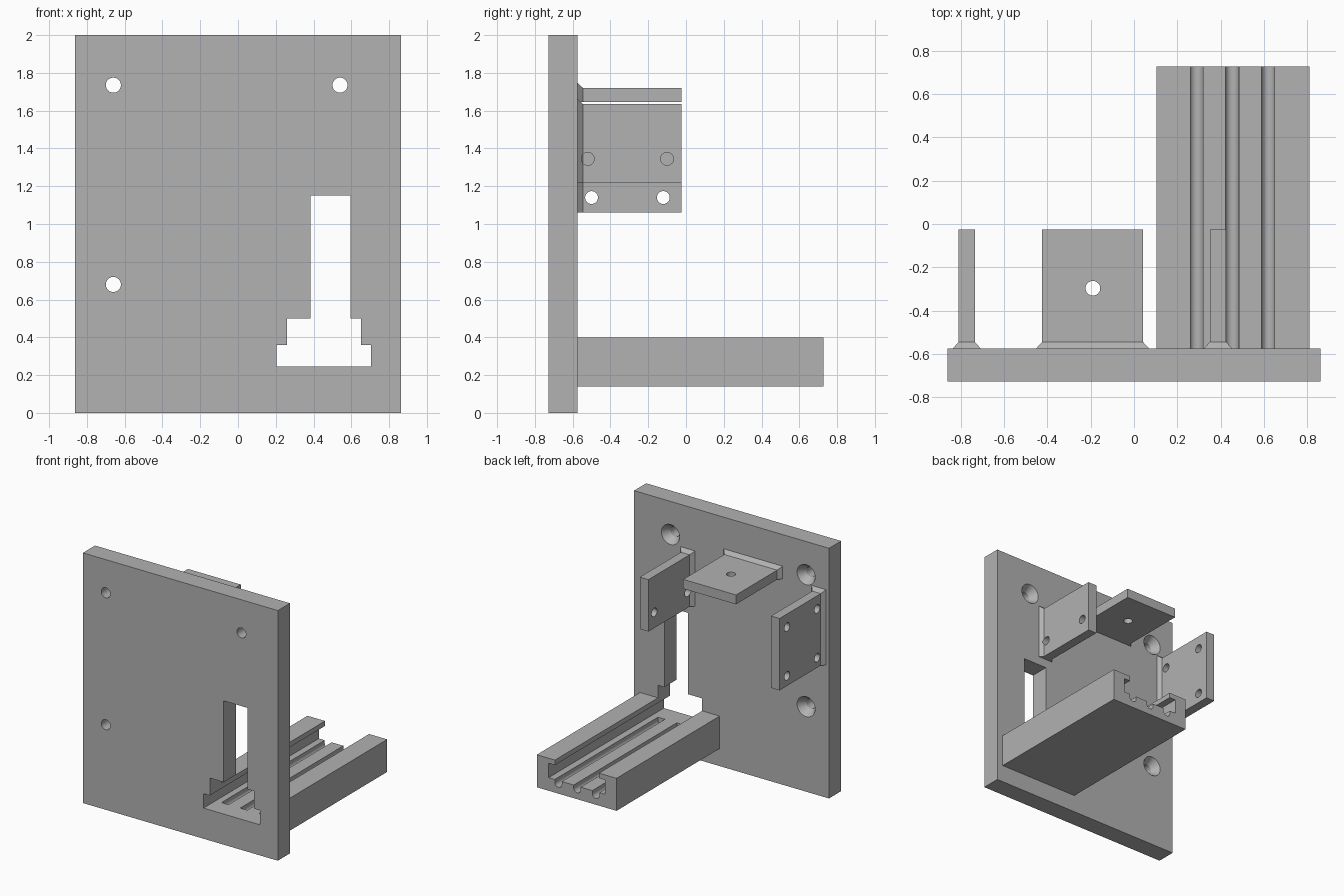
import bpy, bmesh, math

cube = bpy.data.objects.get("Cube")
if cube:
    bpy.data.objects.remove(cube, do_unlink=True)

grey = bpy.data.materials.new("grey plastic")
grey.use_nodes = True
colour = (0.445, 0.445, 0.445, 1)
grey.diffuse_color = colour
grey.node_tree.nodes["Principled BSDF"].inputs["Base Color"].default_value = colour

FRONT, BACK = -0.728, -0.575      # the two faces of the wall plate
SHOULDER, TIP = -0.545, -0.025    # root flare end and free end of the tabs
END = 0.728                       # free end of the rail


def loft(name, rings):
    """Skin matching rings of 3D points and cap both ends."""
    bm = bmesh.new()
    loops = [[bm.verts.new(p) for p in ring] for ring in rings]
    n = len(loops[0])
    for a, b in zip(loops, loops[1:]):
        for i in range(n):
            j = (i + 1) % n
            bm.faces.new((a[i], a[j], b[j], b[i]))
    bm.faces.new(loops[0])
    bm.faces.new(loops[-1])
    bmesh.ops.recalc_face_normals(bm, faces=bm.faces)
    mesh = bpy.data.meshes.new(name)
    bm.to_mesh(mesh)
    bm.free()
    mesh.materials.append(grey)
    obj = bpy.data.objects.new(name, mesh)
    bpy.context.collection.objects.link(obj)
    return obj


def along_y(name, outline, y0, y1):
    return loft(name, [[(x, y, z) for x, z in outline] for y in (y0, y1)])


def round_cutter(axis, centre, steps, sides=32):
    """Turned cutter; steps are (position along axis, radius)."""
    u, v = [i for i in range(3) if i != axis]
    rings = []
    for pos, r in steps:
        ring = []
        for k in range(sides):
            a = 2 * math.pi * k / sides
            p = [0, 0, 0]
            p[axis] = pos
            p[u] = centre[0] + r * math.cos(a)
            p[v] = centre[1] + r * math.sin(a)
            ring.append(p)
        rings.append(ring)
    return loft("cutter", rings)


def cut(obj, cutter):
    mod = obj.modifiers.new("cut", 'BOOLEAN')
    mod.operation = 'DIFFERENCE'
    mod.solver = 'EXACT'
    mod.object = cutter
    bpy.context.view_layer.objects.active = obj
    bpy.ops.object.modifier_apply(modifier=mod.name)
    bpy.data.objects.remove(cutter, do_unlink=True)


def tab(name, x0, x1, z0, z1, flare=0.027):
    """Plate standing off the wall, flared at the root except underneath."""
    def ring(y, f):
        return [(x0 - f, y, z0), (x1 + f, y, z0), (x1 + f, y, z1 + f), (x0 - f, y, z1 + f)]
    return loft(name, [ring(BACK, flare), ring(SHOULDER, 0), ring(TIP, 0)])


# Wall plate with stepped opening and countersunk screw holes
plate = along_y("wall_plate", [(-0.862, 0), (0.862, 0), (0.862, 2), (-0.862, 2)], FRONT, BACK)
opening = [(0.205, 0.245), (0.705, 0.245), (0.705, 0.36), (0.65, 0.36), (0.65, 0.5),
           (0.595, 0.5), (0.595, 1.15), (0.383, 1.15), (0.383, 0.5), (0.26, 0.5),
           (0.26, 0.36), (0.205, 0.36)]
cut(plate, along_y("cutter", opening, FRONT - 0.1, BACK + 0.1))
for centre in [(-0.66, 1.735), (0.54, 1.735), (-0.66, 0.68)]:
    cut(plate, round_cutter(1, centre, [(FRONT - 0.1, 0.04), (BACK - 0.06, 0.04),
                                        (BACK, 0.08), (BACK + 0.05, 0.08)]))

# Rail: T-slot channel with three round-bottomed grooves in its floor
floor, radius = 0.245, 0.031
section = [(0.105, 0.14), (0.81, 0.14), (0.81, 0.4), (0.65, 0.4), (0.65, 0.36),
           (0.705, 0.36), (0.705, floor)]
for gx in (0.62, 0.453, 0.288):
    section.append((gx + radius, floor))
    for k in range(13):
        a = math.pi * k / 12
        section.append((gx + radius * math.cos(a), 0.222 - radius * math.sin(a)))
    section.append((gx - radius, floor))
section += [(0.205, floor), (0.205, 0.36), (0.26, 0.36), (0.26, 0.4), (0.105, 0.4)]
rail = along_y("slotted_rail", section, BACK, END)

# Top tab with one vertical hole
top_tab = tab("top_tab", -0.425, 0.042, 1.645, 1.72)
cut(top_tab, round_cutter(2, (-0.19, -0.297), [(1.5, 0.034), (1.9, 0.034)]))

# Side tabs with cross holes
right_tab = tab("right_tab", -0.81, -0.735, 1.06, 1.635)
for y in (-0.5, -0.12):
    for z in (1.14, 1.53):
        cut(right_tab, round_cutter(0, (y, z), [(-1, 0.034), (-0.6, 0.034)]))

left_tab = tab("left_tab", 0.35, 0.426, 1.22, 1.635)
for y in (-0.52, -0.1):
    cut(left_tab, round_cutter(0, (y, 1.345), [(0.2, 0.034), (0.6, 0.034)]))

# Smooth the round holes and grooves, keep corners sharp
bpy.ops.object.select_all(action='DESELECT')
for obj in (plate, rail, top_tab, right_tab, left_tab):
    obj.select_set(True)
bpy.context.view_layer.objects.active = plate
bpy.ops.object.shade_smooth_by_angle(angle=math.radians(30))
